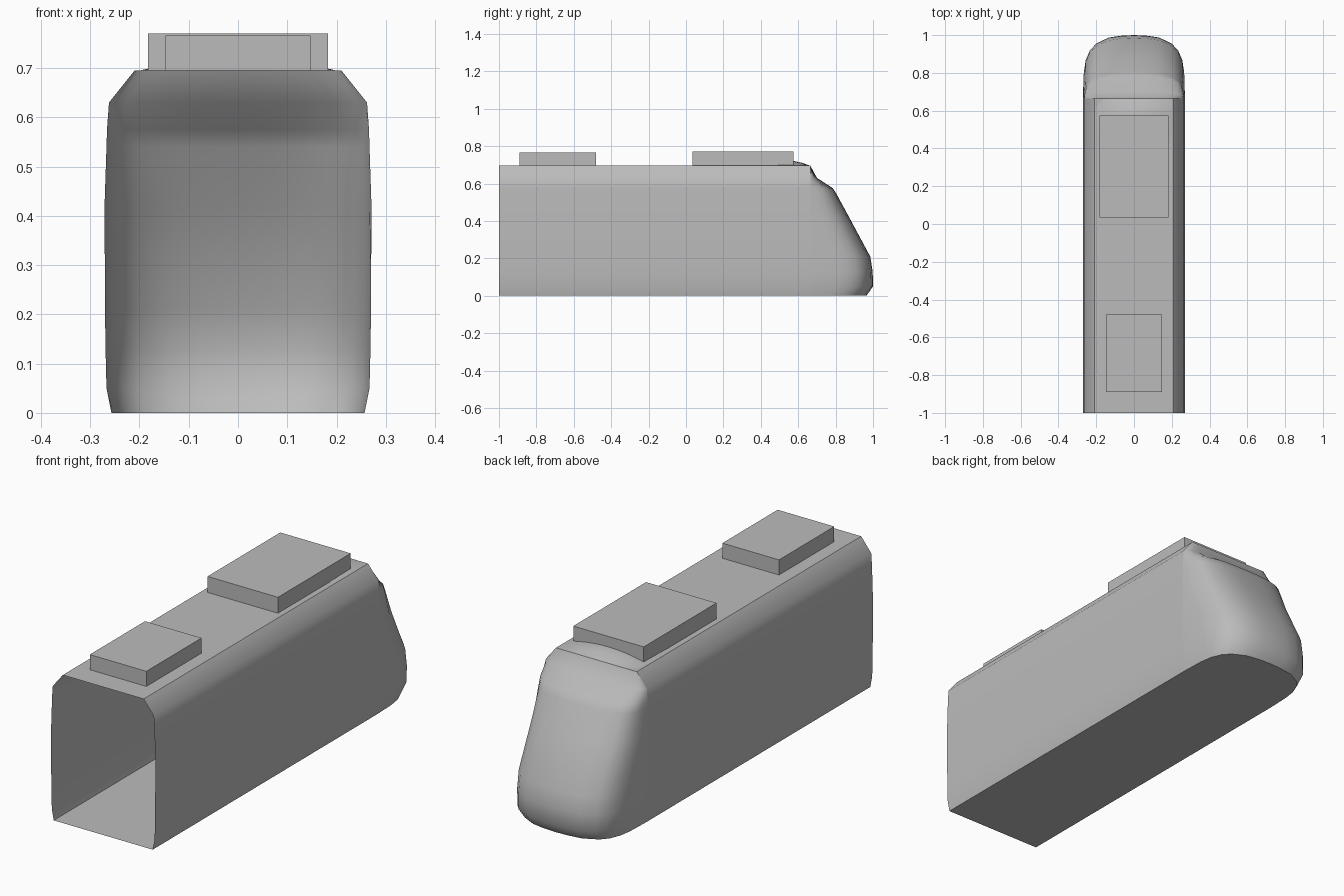
import bpy
import bmesh
import math

if "Cube" in bpy.data.objects:
    bpy.data.objects.remove(bpy.data.objects["Cube"], do_unlink=True)

grey = bpy.data.materials.new("plain grey")
grey.use_nodes = True
colour = (0.5, 0.5, 0.5, 1)
grey.diffuse_color = colour
grey.node_tree.nodes["Principled BSDF"].inputs["Base Color"].default_value = colour

SEAM, REAR, ROOF = 0.665, -1.0, 0.695

# Height, half width and nose tip for each level of the shell
LEVELS = [(0, 0.257, 0.965), (0.05, 0.267, 1.0), (0.13, 0.269, 0.998),
          (0.21, 0.27, 0.985), (0.42, 0.271, 0.872), (0.54, 0.267, 0.807),
          (0.575, 0.266, 0.785), (0.63, 0.262, 0.70), (ROOF, 0.21, SEAM)]

# Rounded nose plan: share of half width, distance behind the tip
PLAN = [(0.985, 0.19), (0.95, 0.13), (0.87, 0.08), (0.75, 0.045),
        (0.5, 0.013), (0.25, 0.003)]


def finish(name, bm, angle=None):
    bmesh.ops.remove_doubles(bm, verts=bm.verts, dist=0.0005)
    bmesh.ops.recalc_face_normals(bm, faces=bm.faces)
    mesh = bpy.data.meshes.new(name)
    bm.to_mesh(mesh)
    bm.free()
    mesh.materials.append(grey)
    obj = bpy.data.objects.new(name, mesh)
    bpy.context.collection.objects.link(obj)
    if angle:
        bpy.ops.object.select_all(action='DESELECT')
        obj.select_set(True)
        bpy.context.view_layer.objects.active = obj
        bpy.ops.object.shade_smooth_by_angle(angle=math.radians(angle))
    return obj


def loft(bm, rows, closed=False):
    grid = [[bm.verts.new(p) for p in row] for row in rows]
    count = len(grid[0])
    for low, high in zip(grid, grid[1:]):
        for i in range(count if closed else count - 1):
            j = (i + 1) % count
            bm.faces.new((low[i], low[j], high[j], high[i]))
    return grid


# Body: hollow tube, open at the front
section = [(w, z) for z, w, _ in LEVELS]
section += [(-x, z) for x, z in reversed(section)]
bm = bmesh.new()
loft(bm, [[(x, y, z) for x, z in section] for y in (REAR, SEAM)], closed=True)
finish("body_shell", bm, 45)

# Nose: rounded plan curves stacked by height, closed underneath
rows = []
for z, w, tip in LEVELS:
    squeeze = min(1, (tip - SEAM) / 0.24)
    half = [(w, SEAM)] + [(w * f, tip - d * squeeze) for f, d in PLAN]
    row = half + [(0, tip)] + [(-x, y) for x, y in reversed(half)]
    rows.append([(x, y, z) for x, y in row])
bm = bmesh.new()
grid = loft(bm, rows)
bm.faces.new(grid[0])
finish("nose", bm, 45)

# Low domed fairing on the roof
rows = []
for y, rise, width in [(0.36, 0, 0.17), (0.43, 0.014, 0.195), (0.5, 0.02, 0.2),
                       (0.575, 0.026, 0.2), (0.62, 0.016, 0.2), (SEAM, 0, 0.195)]:
    rows.append([(width * i / 5, y, ROOF + rise * (1 - (i / 5) ** 2))
                 for i in range(-5, 6)])
bm = bmesh.new()
loft(bm, rows)
finish("roof_fairing", bm, 45)

# Roof boxes: half width, start, end, top
for name, w, y0, y1, top in [("large_roof_box", 0.183, 0.035, 0.575, 0.77),
                             ("small_roof_box", 0.147, -0.89, -0.48, 0.766)]:
    bm = bmesh.new()
    bmesh.ops.create_cube(bm, size=1)
    for v in bm.verts:
        v.co = (2 * w * v.co.x, (y0 + y1) / 2 + (y1 - y0) * v.co.y,
                (ROOF + top) / 2 + (top - ROOF) * v.co.z)
    finish(name, bm)
